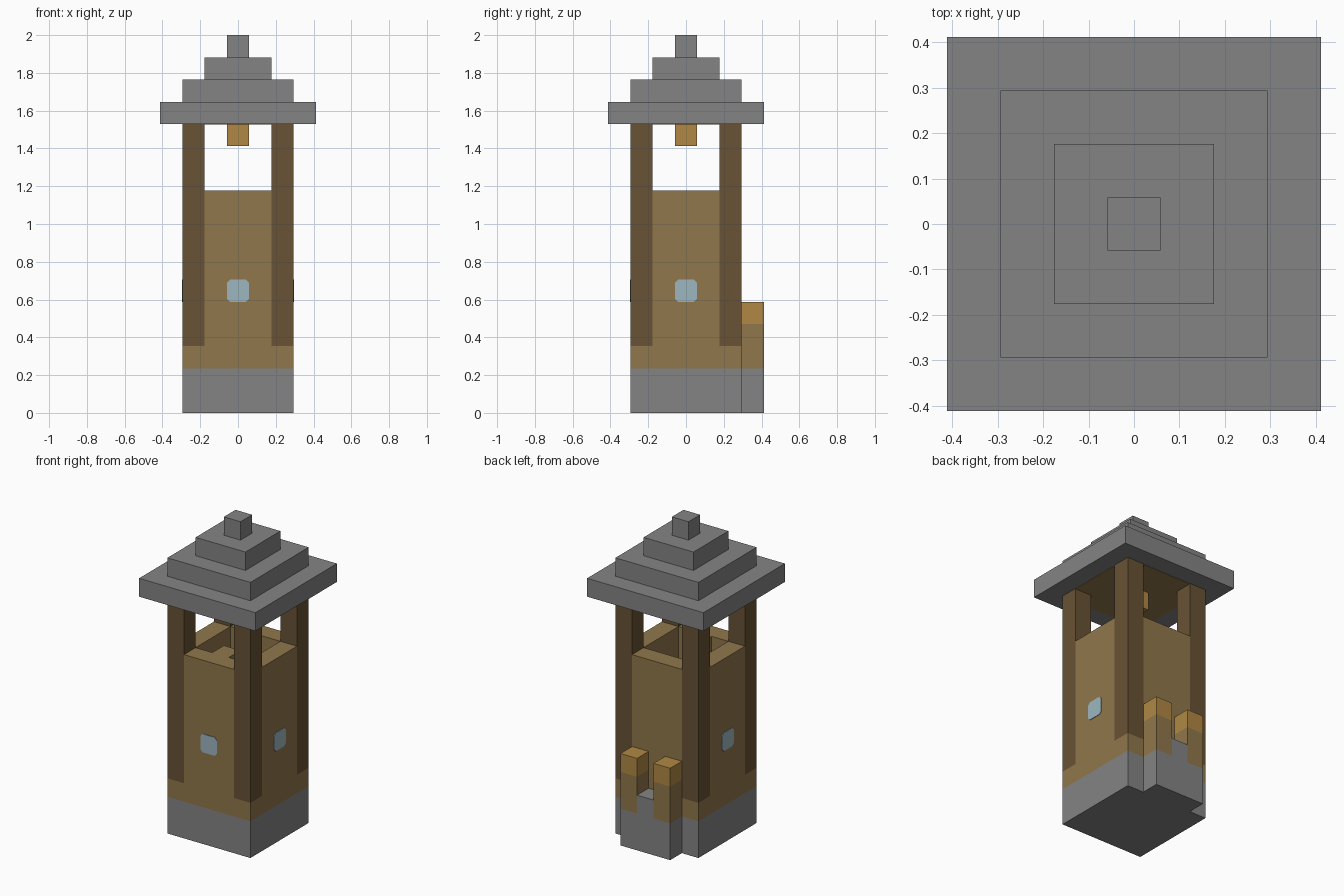
import bpy

if "Cube" in bpy.data.objects:
    bpy.data.objects.remove(bpy.data.objects["Cube"], do_unlink=True)

U = 2 / 17          # one block


def linear(c):
    c /= 255
    return c / 12.92 if c <= 0.04045 else ((c + 0.055) / 1.055) ** 2.4


def material(name, *rgb):
    m = bpy.data.materials.new(name)
    m.use_nodes = True
    col = (*[linear(c) for c in rgb], 1)
    m.diffuse_color = col
    m.node_tree.nodes["Principled BSDF"].inputs["Base Color"].default_value = col
    return m


stone = material("stone grey", 132, 132, 132)
plank = material("plank brown", 144, 119, 75)
timber = material("dark timber", 104, 82, 53)
gold = material("gold", 176, 136, 68)
glass = material("pale blue glass", 158, 182, 192)


def box(name, x, y, z, mat):
    """Box from (low, high) ranges measured in blocks."""
    spans = (x, y, z)
    bpy.ops.mesh.primitive_cube_add(size=1, location=[(a + b) / 2 * U for a, b in spans])
    ob = bpy.context.object
    ob.name = name
    ob.scale = [(b - a) * U for a, b in spans]
    bpy.ops.object.transform_apply(location=False, rotation=False, scale=True)
    ob.data.materials.append(mat)
    return ob


def slab(name, half, z, mat):
    return box(name, (-half, half), (-half, half), z, mat)


# Stone foundation and plank belt
slab("foundation", 2.5, (0, 2), stone)
slab("plank_belt", 2.5, (2, 3), plank)

# Corner posts
for sx, side in ((-1, "right"), (1, "left")):
    for sy, end in ((-1, "front"), (1, "back")):
        box(f"{end}_{side}_post", sorted((1.5 * sx, 2.5 * sx)),
            sorted((1.5 * sy, 2.5 * sy)), (3, 13), timber)

# Hollow shaft walls
WALL = (3, 10)
MID = (-1.5, 1.5)
box("front_wall", MID, (-2.5, -1.5), WALL, plank)
box("back_wall", MID, (1.5, 2.5), WALL, plank)
box("right_wall", (-2.5, -1.5), MID, WALL, plank)
box("left_wall", (1.5, 2.5), MID, WALL, plank)
box("ladder_column", (-0.5, 0.5), (-1.5, -0.5), WALL, plank)

# Windows: thin plates with clipped corners
PANE = (-0.5, 0.5)
PANE_Z = (5, 6)
for name, x, y, axis in (("front_window", PANE, (-2.53, -2.48), 1),
                         ("right_window", (-2.53, -2.48), PANE, 0),
                         ("left_window", (2.48, 2.53), PANE, 0)):
    pane = box(name, x, y, PANE_Z, glass)
    weights = pane.data.attributes.new("bevel_weight_edge", "FLOAT", "EDGE")
    for e in pane.data.edges:
        a, b = (pane.data.vertices[i].co for i in e.vertices)
        weights.data[e.index].value = float(abs(a[axis] - b[axis]) > 1e-5)
    bev = pane.modifiers.new("clipped corners", "BEVEL")
    bev.limit_method = "WEIGHT"
    bev.width = 0.14 * U
    bev.segments = 1

# Rear entrance: stone step between two capped gate posts
BACK = (2.5, 3.5)
box("entrance_base", MID, BACK, (0, 2), stone)
box("entrance_step", (-0.5, 0.5), BACK, (2, 3), stone)
for x, side in ((-1, "right"), (1, "left")):
    span = (x - 0.5, x + 0.5)
    box(f"{side}_gate_post", span, BACK, (2, 4), plank)
    box(f"{side}_gate_cap", span, BACK, (4, 5), gold)

# Stepped roof, plank ceiling and hanging bell
for i, half in enumerate((3.5, 2.5, 1.5, 0.5)):
    slab(f"roof_tier_{i + 1}", half, (13 + i, 14 + i), stone)
slab("ceiling", 2.49, (12.97, 13.02), plank)
slab("bell", 0.5, (12, 13), gold)
